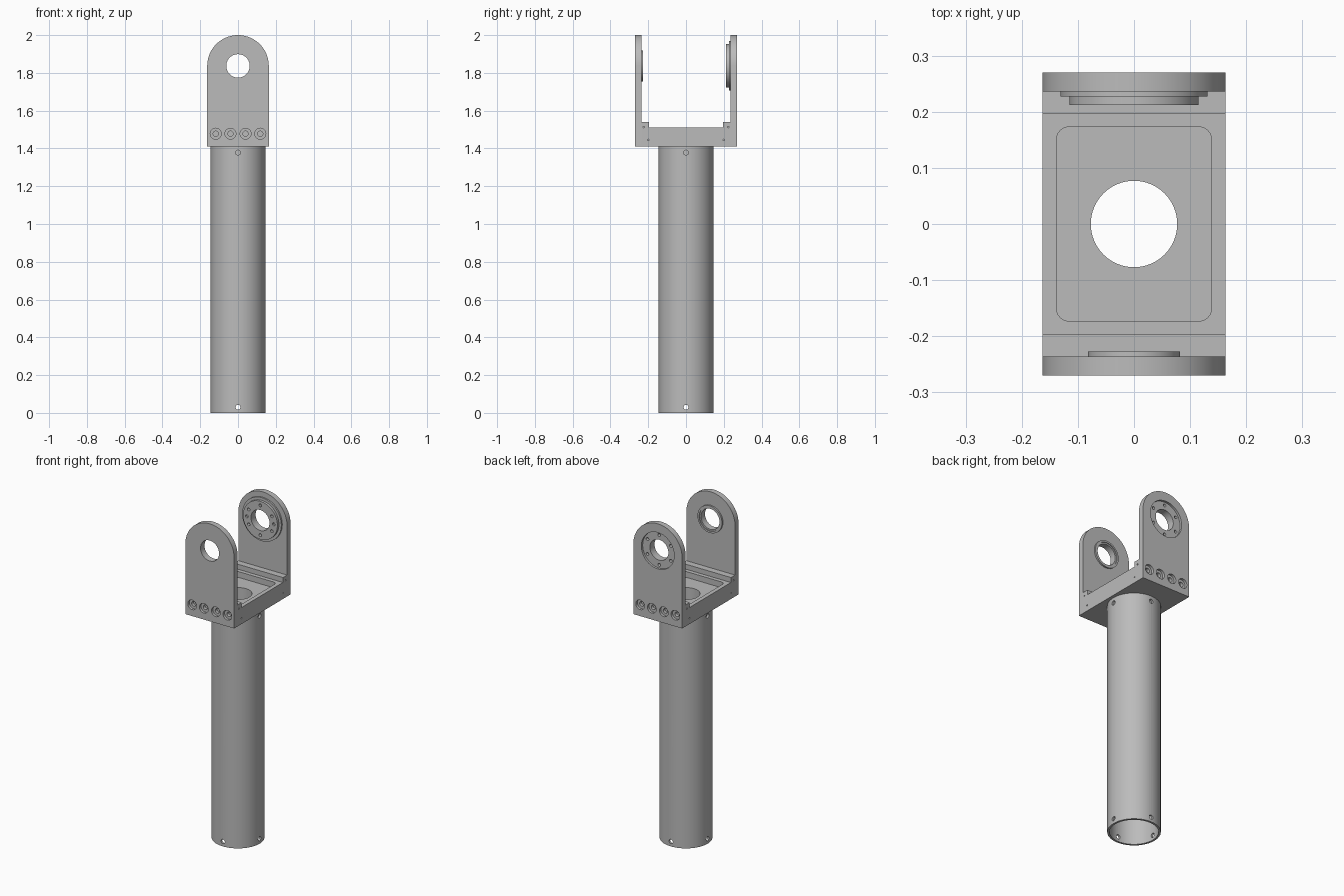
import bpy, bmesh, math
from mathutils import Matrix, Vector

if "Cube" in bpy.data.objects:
    bpy.data.objects.remove(bpy.data.objects["Cube"])

grey = bpy.data.materials.new("machined grey")
grey.diffuse_color = (0.5, 0.5, 0.5, 1)
grey.use_nodes = True
grey.node_tree.nodes["Principled BSDF"].inputs["Base Color"].default_value = grey.diffuse_color

AXIS = {"Z": Matrix(), "Y": Matrix.Rotation(-math.pi / 2, 4, "X"),
        "X": Matrix.Rotation(math.pi / 2, 4, "Y")}
EYE_Z = 1.837      # height of the pivot bore
W = 0.163          # half width of the fork


def finish(name, bm):
    bmesh.ops.recalc_face_normals(bm, faces=bm.faces)
    me = bpy.data.meshes.new(name)
    bm.to_mesh(me)
    bm.free()
    me.materials.append(grey)
    ob = bpy.data.objects.new(name, me)
    bpy.context.collection.objects.link(ob)
    return ob


def lathe(name, profile, centre=(0, 0, 0), axis="Z", n=64):
    """Revolve a closed (radius, height) loop around an axis."""
    bm = bmesh.new()
    rings = []
    for i in range(n):
        a = 2 * math.pi * i / n
        rings.append([bm.verts.new(Vector(centre) + AXIS[axis] @ Vector(
            (r * math.cos(a), r * math.sin(a), h))) for r, h in profile])
    for i in range(n):
        a, b = rings[i], rings[(i + 1) % n]
        for j in range(len(profile)):
            k = (j + 1) % len(profile)
            bm.faces.new((a[j], a[k], b[k], b[j]))
    return finish(name, bm)


def prism(name, points, offset):
    """Extrude a flat outline of 3D points."""
    bm = bmesh.new()
    f = bm.faces.new([bm.verts.new(p) for p in points])
    new = bmesh.ops.extrude_face_region(bm, geom=[f])["geom"]
    bmesh.ops.translate(bm, vec=offset, verts=[v for v in new if isinstance(v, bmesh.types.BMVert)])
    return finish(name, bm)


def rod(r, centre, length, axis, n=24):
    """Cylinder cutter centred on a point."""
    bm = bmesh.new()
    bmesh.ops.create_cone(bm, cap_ends=True, segments=n, radius1=r, radius2=r, depth=length,
                          matrix=Matrix.Translation(centre) @ AXIS[axis])
    ob = finish("cutter", bm)
    ob.hide_render = True
    return ob


def cut(ob, cutters):
    for c in cutters:
        m = ob.modifiers.new("cut", "BOOLEAN")
        m.operation, m.solver, m.object = "DIFFERENCE", "EXACT", c
    bpy.context.view_layer.update()
    me = bpy.data.meshes.new_from_object(ob.evaluated_get(bpy.context.evaluated_depsgraph_get()))
    ob.modifiers.clear()
    ob.data = me
    for c in cutters:
        bpy.data.objects.remove(c)


# hollow column with cross-drilled holes at both ends
tube = lathe("column_tube", [(0.133, 0), (0.145, 0), (0.145, 1.41), (0.133, 1.41)])
cut(tube, [rod(0.013, (0, 0, z), 0.4, ax) for z in (0.03, 1.378) for ax in "XY"])

# spigot that plugs into the top of the column
lathe("spigot", [(0.077, 1.35), (0.1325, 1.35), (0.1325, 1.41), (0.077, 1.41)])

# fork base: channel section with raised lips, a rounded pocket and a bore
half = [(0.2365, 1.41), (0.2365, 1.54), (0.197, 1.54), (0.197, 1.51)]
section = half + [(-y, z) for y, z in reversed(half)]
base = prism("fork_base", [(-W, y, z) for y, z in section], (2 * W, 0, 0))
corner = 0.022
outline = []
for cx, cy, start in ((1, 1, 0), (-1, 1, 90), (-1, -1, 180), (1, -1, 270)):
    for i in range(7):
        a = math.radians(start + 15 * i)
        outline.append((cx * (0.138 - corner) + corner * math.cos(a),
                        cy * (0.173 - corner) + corner * math.sin(a), 1.475))
pocket = prism("cutter", outline, (0, 0, 0.2))
pins = [rod(0.004, (sx * W, sy * y, z), 0.03, "X", 12)
        for sx in (-1, 1) for sy in (-1, 1) for y, z in ((0.224, 1.513), (0.2, 1.445))]
cut(base, [pocket, rod(0.077, (0, 0, 1.45), 0.3, "Z", 64)] + pins)


# two upright arms with rounded tops and four counterbored screw holes each
def arm(name, side, bore):
    pts = [(-W, 1.41), (W, 1.41)]
    pts += [(W * math.cos(math.pi * i / 40), EYE_Z + W * math.sin(math.pi * i / 40)) for i in range(41)]
    ob = prism(name, [(x, side * 0.2365, z) for x, z in pts], (0, side * 0.0335, 0))
    cutters = [rod(bore, (0, side * 0.25, EYE_Z), 0.2, "Y", 64)]
    for x in (-0.118, -0.04, 0.04, 0.118):
        cutters.append(rod(0.029, (x, side * 0.27, 1.478), 0.03, "Y", 32))
        cutters.append(rod(0.014, (x, side * 0.26, 1.478), 0.1, "Y"))
    cut(ob, cutters)


arm("front_arm", -1, 0.062)
arm("back_arm", 1, 0.11)

# thin stepped collar inside the front arm
lathe("front_collar", [(0.062, -0.2365), (0.082, -0.2365), (0.082, -0.227), (0.071, -0.227),
                       (0.071, -0.232), (0.062, -0.232)], (0, 0, EYE_Z), "Y")

# stepped bearing flange set into the back arm, with a bolt circle
flange = lathe("back_flange", [(0.062, 0.2125), (0.115, 0.2125), (0.115, 0.227), (0.131, 0.227),
                               (0.131, 0.2365), (0.11, 0.2365), (0.11, 0.257), (0.062, 0.257)],
               (0, 0, EYE_Z), "Y")
holes = []
for i in range(6):
    a = math.radians(60 * i + 30)
    holes.append(rod(0.009, (0.09 * math.cos(a), 0.235, EYE_Z + 0.09 * math.sin(a)), 0.1, "Y", 16))
for s in (-1, 1):
    holes.append(rod(0.009, (s * 0.09, 0.2125, EYE_Z), 0.02, "Y", 16))
cut(flange, holes)

# smooth shading with crisp machined edges
for ob in bpy.context.collection.objects:
    ob.data.shade_smooth()
    ob.data.set_sharp_from_angle(angle=math.radians(30))
